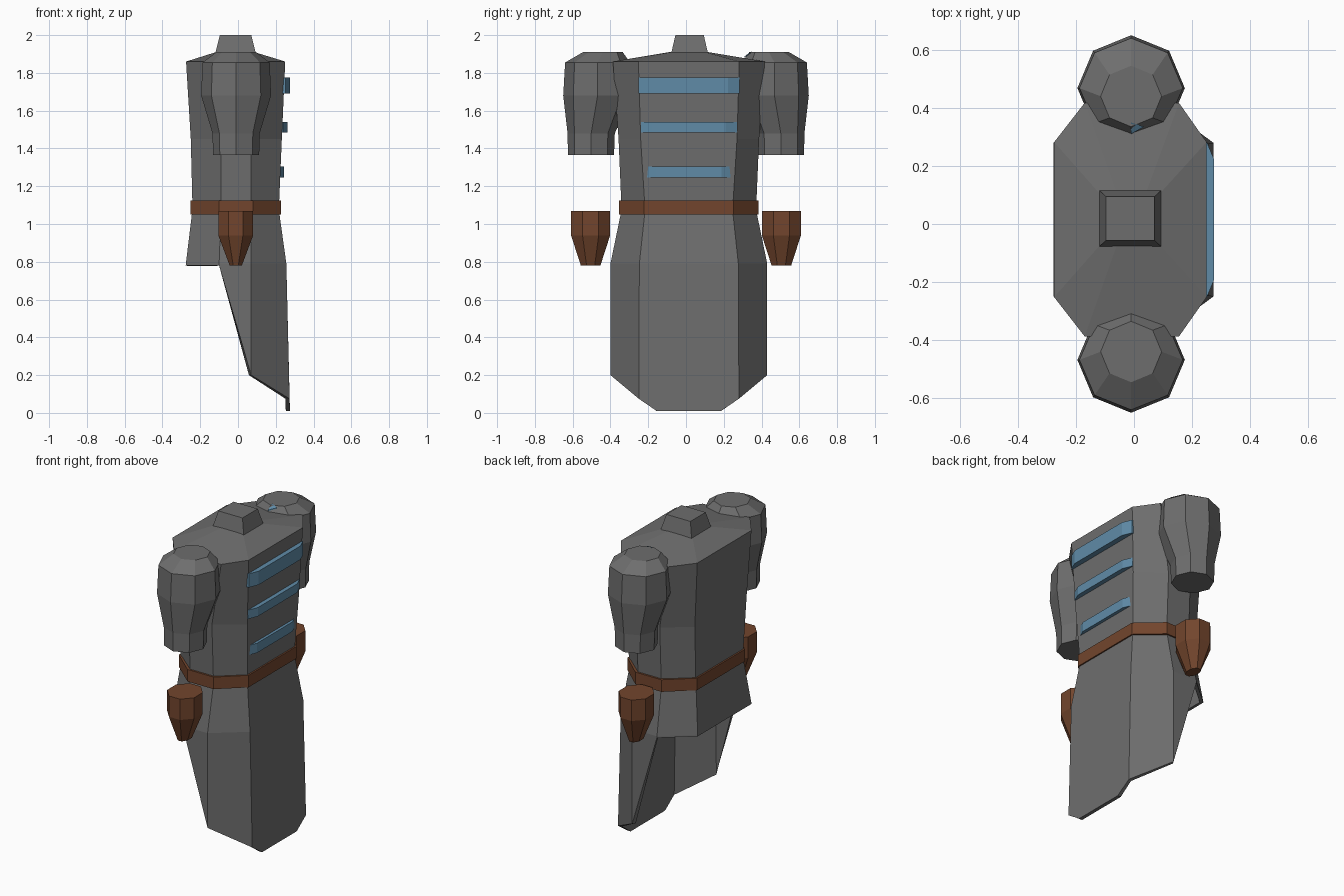
import bpy, math

cube = bpy.data.objects.get("Cube")
if cube:
    bpy.data.objects.remove(cube)

MID = 0.015  # the coat sits slightly off centre in y


def material(name, rgb):
    m = bpy.data.materials.new(name)
    m.use_nodes = True
    m.diffuse_color = (*rgb, 1)
    m.node_tree.nodes["Principled BSDF"].inputs["Base Color"].default_value = (*rgb, 1)
    return m


GREY = material("grey cloth", (0.155, 0.155, 0.155))
BLUE = material("blue trim", (0.115, 0.26, 0.39))
BROWN = material("brown leather", (0.17, 0.06, 0.026))


def loft(name, rings, mat, caps=True):
    """Join equal-length closed rings, listed bottom to top, each anticlockwise."""
    n = len(rings[0])
    verts = [p for ring in rings for p in ring]
    faces = [(r * n + i, r * n + (i + 1) % n, (r + 1) * n + (i + 1) % n, (r + 1) * n + i)
             for r in range(len(rings) - 1) for i in range(n)]
    if caps:
        faces += [tuple(reversed(range(n))), tuple(range(len(verts) - n, len(verts)))]
    mesh = bpy.data.meshes.new(name)
    mesh.from_pydata(verts, [], faces)
    mesh.materials.append(mat)
    obj = bpy.data.objects.new(name, mesh)
    bpy.context.collection.objects.link(obj)
    return obj


def coat_ring(z, back, front, side_back, side_front, corner, side):
    half = [(front, corner), (side_front, side), (side_back, side), (back, corner)]
    return ([(x, MID + y, z) for x, y in half]
            + [(x, MID - y, z) for x, y in reversed(half)])


def round_ring(x, y, z, rx, ry, turn=0.0, sides=8):
    angles = [math.tau * (i + turn) / sides for i in range(sides)]
    return [(x + rx * math.cos(a), y + ry * math.sin(a), z) for a in angles]


def box_ring(z, x, y, hx, hy):
    return [(x + hx, y - hy, z), (x + hx, y + hy, z), (x - hx, y + hy, z), (x - hx, y - hy, z)]


# Upper coat, with the sloping shoulder top
loft("coat_body", [
    coat_ring(1.05, -0.24, 0.215, -0.09, 0.07, 0.23, 0.355),
    coat_ring(1.45, -0.25, 0.232, -0.09, 0.07, 0.255, 0.372),
    coat_ring(1.86, -0.275, 0.25, -0.17, 0.155, 0.267, 0.402),
    coat_ring(1.912, -0.11, 0.08, -0.06, 0.04, 0.08, 0.09)], GREY)

# Collar
loft("collar", [box_ring(1.905, -0.013, MID + 0.004, 0.107, 0.097),
                box_ring(2.0, -0.013, MID + 0.004, 0.083, 0.075)], GREY)

# Belt
loft("belt", [coat_ring(z, -0.252, 0.228, -0.1, 0.08, 0.237, 0.37)
              for z in (1.05, 1.125)], BROWN)


# Open skirt: short at the back, long at the front
def skirt_ring(columns):
    return ([(x, MID + y, z) for x, y, z in columns]
            + [(x, MID - y, z) for x, y, z in reversed(columns)])


skirt = loft("coat_skirt", [
    skirt_ring([(0.275, 0.17, 0.01), (0.273, 0.265, 0.075), (0.07, 0.415, 0.2),
                (-0.1, 0.415, 0.78), (-0.277, 0.265, 0.78)]),
    skirt_ring([(0.256, 0.16, 0.79), (0.256, 0.262, 0.79), (0.07, 0.415, 0.79),
                (-0.1, 0.414, 0.79), (-0.276, 0.264, 0.79)]),
    skirt_ring([(0.217, 0.14, 1.07), (0.217, 0.232, 1.07), (0.07, 0.357, 1.07),
                (-0.09, 0.357, 1.07), (-0.242, 0.232, 1.07)])], GREY, caps=False)
thick = skirt.modifiers.new("thickness", 'SOLIDIFY')
thick.thickness = 0.022
thick.offset = -1

# Chest bars with tapered ends
for name, low, high, half, out in (("upper", 1.69, 1.775, 0.267, 0.276),
                                   ("middle", 1.485, 1.54, 0.254, 0.262),
                                   ("lower", 1.245, 1.305, 0.234, 0.243)):
    outline = [(out - 0.05, -half), (out - 0.025, -half), (out, -half + 0.06),
               (out, half - 0.06), (out - 0.025, half), (out - 0.05, half)]
    loft(name + "_chest_bar", [[(x, MID + y, z) for x, y in outline]
                               for z in (low, high)], BLUE)

# Puffed sleeves and gloves on both sides
for label, s in (("left", 1), ("right", -1)):
    loft(label + "_sleeve", [
        round_ring(-0.01, s * 0.503, 1.365, 0.122, 0.122),
        round_ring(-0.01, s * 0.502, 1.48, 0.125, 0.125),
        round_ring(-0.01, s * 0.468, 1.68, 0.185, 0.182),
        round_ring(-0.01, s * 0.468, 1.855, 0.178, 0.172),
        round_ring(-0.01, s * 0.44, 1.91, 0.105, 0.105)], GREY)
    loft(label + "_glove", [
        round_ring(-0.012, s * 0.505, 0.78, 0.035, 0.056, 0.5),
        round_ring(-0.012, s * 0.505, 0.94, 0.1, 0.112, 0.5),
        round_ring(-0.012, s * 0.505, 1.07, 0.1, 0.112, 0.5)], BROWN)

# Small blue patch on the inner edge of one sleeve
loft("sleeve_patch", [[(-0.01, 0.31, 1.882 + h), (0.035, 0.335, 1.9 + h), (-0.01, 0.35, 1.908 + h)]
                      for h in (0.0, 0.006)], BLUE)
